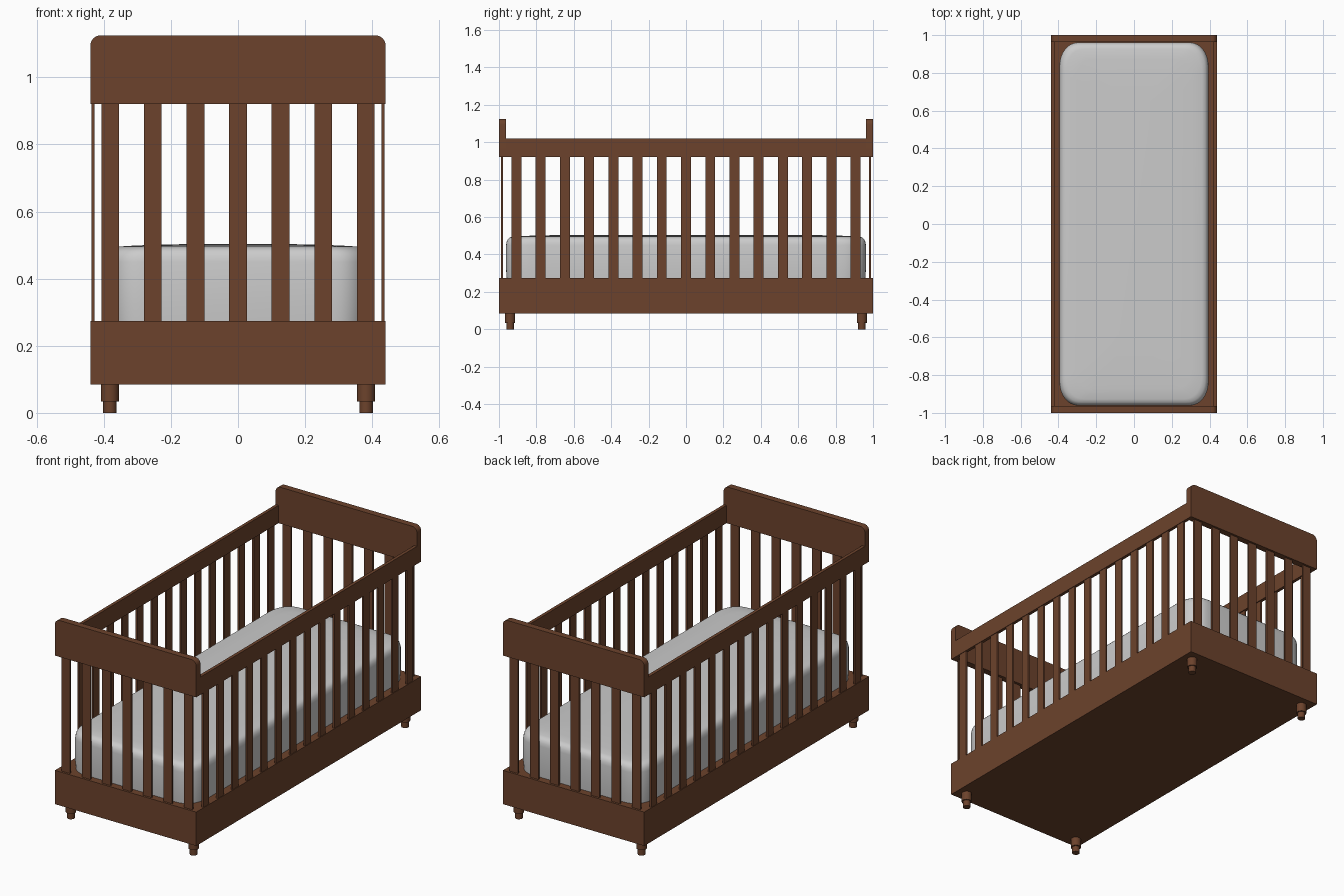
import bpy, bmesh, math

if "Cube" in bpy.data.objects:
    bpy.data.objects.remove(bpy.data.objects["Cube"])

wood = bpy.data.materials.new("brown_wood")
wood.diffuse_color = (0.15, 0.055, 0.025, 1)
wood.use_nodes = True
wood.node_tree.nodes["Principled BSDF"].inputs["Base Color"].default_value = wood.diffuse_color


def finish(name, bm, mat=wood):
    bmesh.ops.recalc_face_normals(bm, faces=bm.faces)
    me = bpy.data.meshes.new(name)
    bm.to_mesh(me)
    bm.free()
    ob = bpy.data.objects.new(name, me)
    bpy.context.collection.objects.link(ob)
    if mat:
        me.materials.append(mat)
    return ob


def smooth(ob, deg):
    bpy.ops.object.select_all(action='DESELECT')
    ob.select_set(True)
    bpy.context.view_layer.objects.active = ob
    bpy.ops.object.shade_smooth_by_angle(angle=math.radians(deg))


def box(name, x0, x1, y0, y1, z0, z1):
    bm = bmesh.new()
    bmesh.ops.create_cube(bm, size=1)
    for v in bm.verts:
        v.co = (x1 if v.co.x > 0 else x0, y1 if v.co.y > 0 else y0, z1 if v.co.z > 0 else z0)
    return finish(name, bm)


def loft(name, rings, mat=wood):
    bm = bmesh.new()
    loops = [[bm.verts.new(p) for p in r] for r in rings]
    n = len(loops[0])
    for a, b in zip(loops, loops[1:]):
        for i in range(n):
            j = (i + 1) % n
            bm.faces.new((a[i], a[j], b[j], b[i]))
    bm.faces.new(loops[0])
    bm.faces.new(loops[-1])
    return finish(name, bm, mat)


# Base tray
box("base", -0.44, 0.44, -1, 1, 0.084, 0.274)

# End boards with rounded top corners
R = 0.03
profile = [(-0.44, 0.92), (0.44, 0.92)]
for cx, start in ((0.41, 0), (-0.41, 90)):
    for k in range(7):
        t = math.radians(start + 15 * k)
        profile.append((cx + R * math.cos(t), 1.125 - R + R * math.sin(t)))
for name, s in (("front", -1), ("back", 1)):
    ob = loft(name + "_board", [[(x, s * y, z) for x, z in profile] for y in (0.963, 1)])
    smooth(ob, 30)
    # End slats
    for i in range(7):
        x = 0.127 * (i - 3)
        box(f"{name}_slat_{i}", x - 0.0265, x + 0.0265, s * 0.983 - 0.005, s * 0.983 + 0.005, 0.265, 0.93)

# Side rails and slats
for name, s in (("left", -1), ("right", 1)):
    xs = sorted((s * 0.44, s * 0.422))
    box(name + "_rail", *xs, -1, 1, 0.92, 1.02)
    for i in range(15):
        y = 0.1295 * (i - 7)
        box(f"{name}_slat_{i}", s * 0.432 - 0.005, s * 0.432 + 0.005, y - 0.0265, y + 0.0265, 0.265, 0.93)

# Stepped round legs
for sx in (-1, 1):
    for sy in (-1, 1):
        rings = [[(sx * 0.382 + r * math.cos(k * math.pi / 12), sy * 0.94 + r * math.sin(k * math.pi / 12), z)
                  for k in range(24)] for r, z in ((0.02, 0), (0.02, 0.034), (0.027, 0.034), (0.027, 0.09))]
        smooth(loft("leg", rings), 30)


# Mattress: soft rounded-rectangle outline, filleted rim, slightly domed top
def outline(inset, z):
    pts = []
    for cx, cy, start in ((1, 1, 0), (-1, 1, 90), (-1, -1, 180), (1, -1, 270)):
        for k in range(11):
            t = math.radians(start + 9 * k)
            c, s = math.cos(t), math.sin(t)
            ux = math.copysign(abs(c) ** 0.9, c)
            uy = math.copysign(abs(s) ** 0.9, s)
            pts.append(((cx * 0.285 + 0.11 * ux) * (1 - inset / 0.395),
                        (cy * 0.825 + 0.137 * uy) * (1 - inset / 0.962), z))
    return pts


levels = [(0.004, 0.26), (0, 0.32), (0, 0.45), (0.003, 0.468), (0.009, 0.481), (0.018, 0.490),
          (0.035, 0.4955), (0.09, 0.499), (0.18, 0.502), (0.3, 0.504)]
smooth(loft("mattress", [outline(i, z) for i, z in levels], None), 50)
